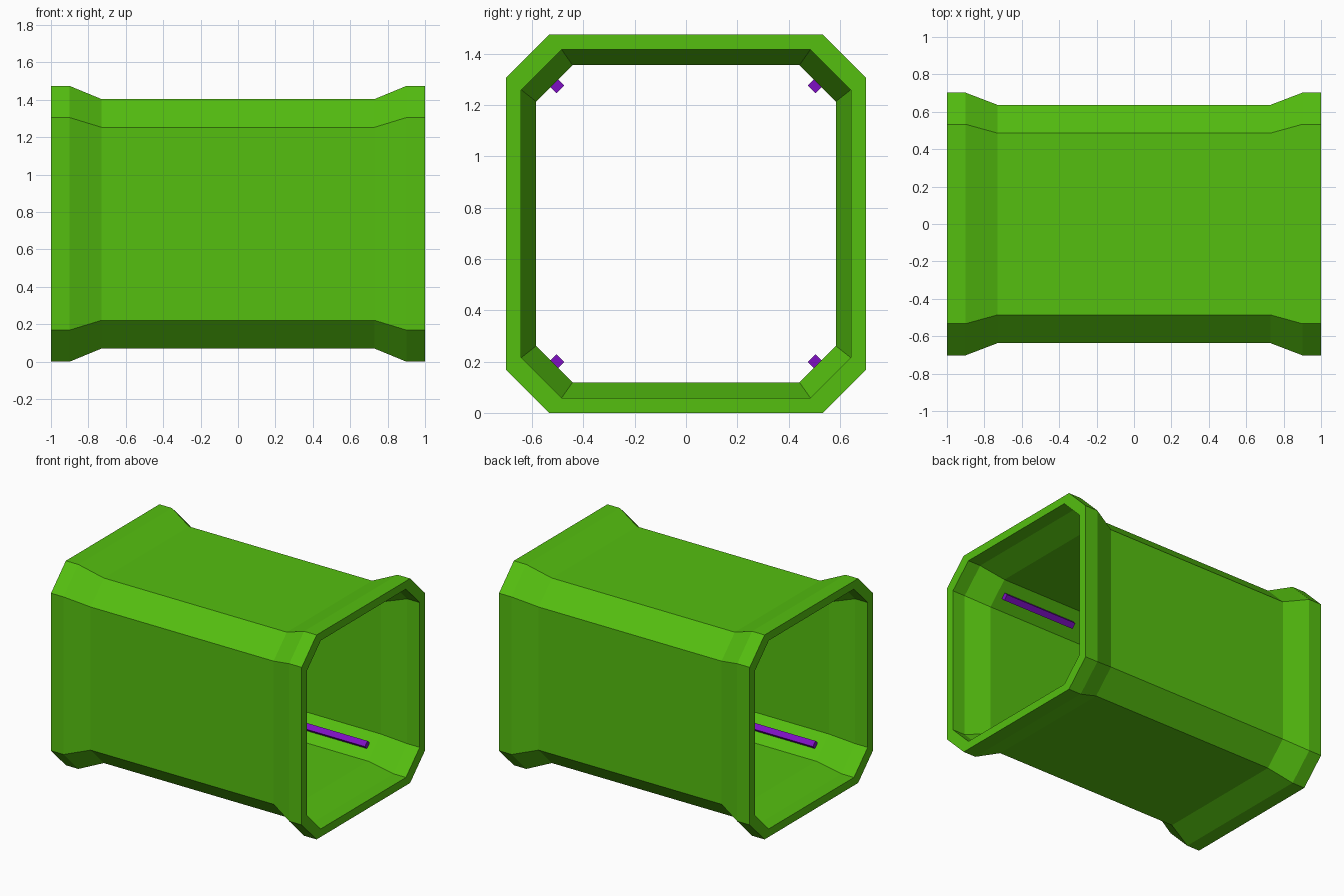
import bpy, bmesh
from math import radians

if "Cube" in bpy.data.objects:
    bpy.data.objects.remove(bpy.data.objects["Cube"])

ZC = 0.737  # height of the tube's axis


def material(name, rgb):
    m = bpy.data.materials.new(name)
    m.diffuse_color = (*rgb, 1)
    m.use_nodes = True
    m.node_tree.nodes["Principled BSDF"].inputs["Base Color"].default_value = m.diffuse_color
    return m


green = material("green", (0.09, 0.52, 0.005))
purple = material("purple", (0.21, 0.005, 0.55))


def octagon(x, hy, hz, c):
    """Chamfered rectangle in the yz plane: half sizes hy, hz, chamfer c."""
    pts = [(hy, hz - c), (hy - c, hz), (-hy + c, hz), (-hy, hz - c)]
    pts += [(-y, -z) for y, z in pts]
    return [(x, y, ZC + z) for y, z in pts]


def finish(name, bm, mat):
    bmesh.ops.recalc_face_normals(bm, faces=bm.faces)
    me = bpy.data.meshes.new(name)
    bm.to_mesh(me)
    bm.free()
    me.materials.append(mat)
    ob = bpy.data.objects.new(name, me)
    bpy.context.collection.objects.link(ob)
    return ob


# Hollow tunnel: rings run along the outside, then back along the inside
outer_end, outer_mid = (0.702, 0.737, 0.169), (0.637, 0.667, 0.151)
inner_end, inner_mid = (0.642, 0.679, 0.157), (0.584, 0.618, 0.142)
stations = [(-1, "end"), (-0.9, "end"), (-0.73, "mid"),
            (0.73, "mid"), (0.9, "end"), (1, "end")]
outer = [(x, *(outer_end if k == "end" else outer_mid)) for x, k in stations]
inner = [(x, *(inner_end if k == "end" else inner_mid)) for x, k in reversed(stations)]

bm = bmesh.new()
rings = [[bm.verts.new(p) for p in octagon(*s)] for s in outer + inner]
for i, a in enumerate(rings):
    b = rings[(i + 1) % len(rings)]
    for j in range(8):
        k = (j + 1) % 8
        bm.faces.new((a[j], a[k], b[k], b[j]))
finish("tunnel_shell", bm, green)

# Light strips: square bars lying on the four inner chamfers at each end
for sx in (-1, 1):
    for sy in (-1, 1):
        for sz in (-1, 1):
            bm = bmesh.new()
            bmesh.ops.create_cube(bm, size=1)
            bar = finish("light_strip", bm, purple)
            bar.scale = (0.58, 0.042, 0.042)
            bar.rotation_euler.x = radians(45)
            bar.location = (sx * 0.39, sy * 0.504, ZC + sz * 0.538)
